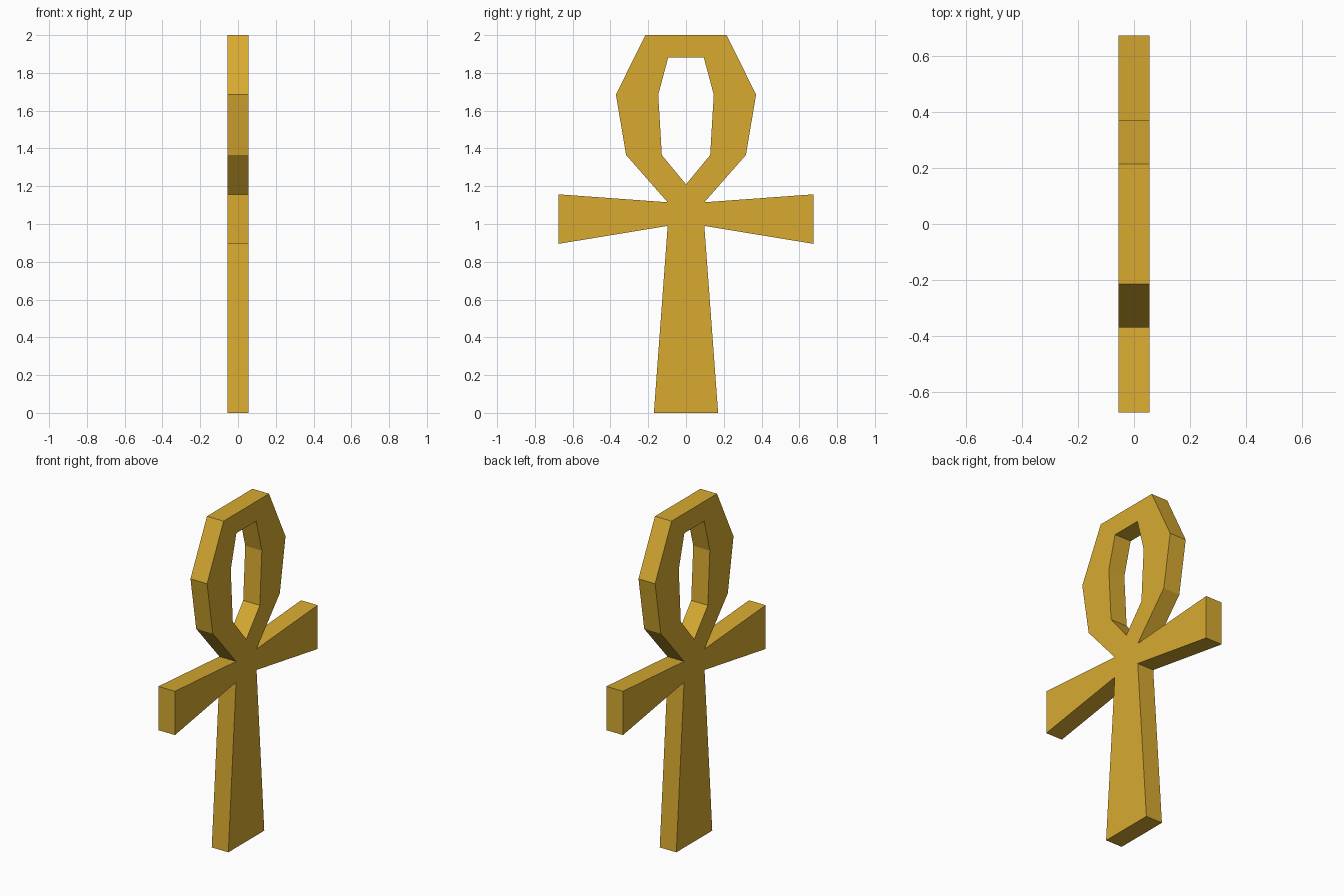
import bpy
import bmesh

if "Cube" in bpy.data.objects:
    bpy.data.objects.remove(bpy.data.objects["Cube"], do_unlink=True)

HALF_THICKNESS = 0.055

# Gold material
gold = bpy.data.materials.new("gold")
gold.use_nodes = True
color = (0.68, 0.40, 0.03, 1)
gold.diffuse_color = color
gold.node_tree.nodes["Principled BSDF"].inputs["Base Color"].default_value = color

# Half outline as (y, z): loop outside, arm, shaft, then the loop opening
loop_outside = [(0, 2), (0.215, 2), (0.371, 1.685), (0.317, 1.365), (0.097, 1.115)]
arm = [(0.675, 1.157), (0.675, 0.895)]
shaft = [(0.097, 0.99), (0.17, 0), (0, 0)]
opening = [(0, 1.21), (0.128, 1.365), (0.147, 1.685), (0.094, 1.882), (0, 1.882)]
outline = loop_outside + arm + shaft + opening

# Extrude the half outline through the thickness
bm = bmesh.new()
face = bm.faces.new([bm.verts.new((-HALF_THICKNESS, y, z)) for y, z in outline])
extruded = bmesh.ops.extrude_face_region(bm, geom=[face], use_keep_orig=True)
new_verts = [g for g in extruded["geom"] if isinstance(g, bmesh.types.BMVert)]
bmesh.ops.translate(bm, verts=new_verts, vec=(2 * HALF_THICKNESS, 0, 0))
bmesh.ops.recalc_face_normals(bm, faces=bm.faces)

# Open the centre seam so that the mirrored halves join cleanly
seam = [f for f in bm.faces if all(abs(v.co.y) < 1e-5 for v in f.verts)]
bmesh.ops.delete(bm, geom=seam, context="FACES")

mesh = bpy.data.meshes.new("looped_cross")
bm.to_mesh(mesh)
bm.free()
mesh.materials.append(gold)
cross = bpy.data.objects.new("looped_cross", mesh)
bpy.context.collection.objects.link(cross)

# Mirror to the other side
mirror = cross.modifiers.new("mirror", "MIRROR")
mirror.use_axis = (False, True, False)
mirror.use_clip = True
